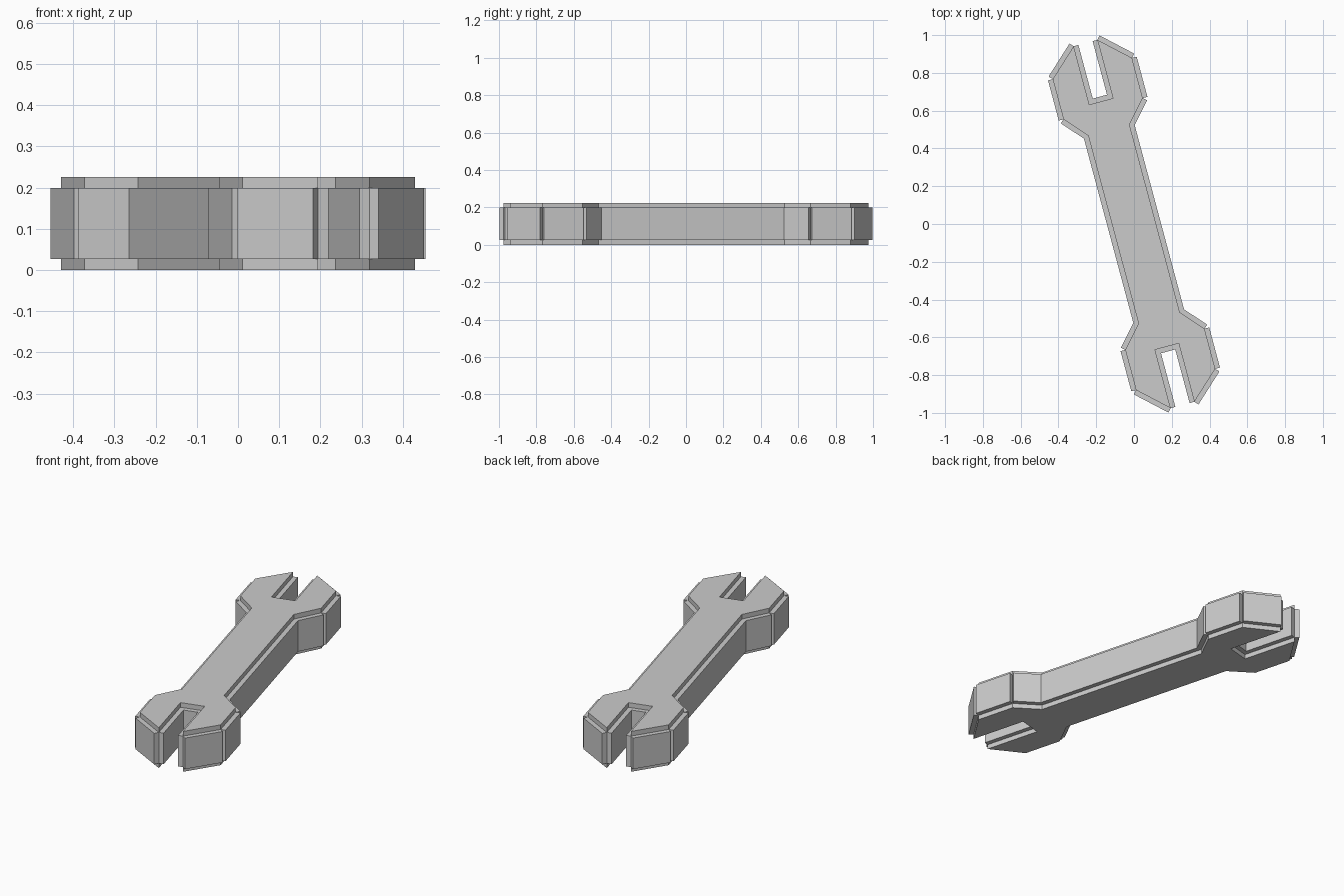
import bpy, bmesh
from math import radians
from mathutils import Matrix, Vector

if "Cube" in bpy.data.objects:
    bpy.data.objects.remove(bpy.data.objects["Cube"])

TILT = radians(15)
LEVELS = [0.0, 0.026, 0.199, 0.225]
PAD = 0.026

# Right half of one open jaw, mirrored to a head, then turned 180 degrees
half = [(0.113, 0.515), (0.217, 0.632), (0.217, 0.852), (0.065, 0.992), (0.065, 0.672)]
head = half + [(-x, y) for x, y in reversed(half)]
outline = head + [(-x, -y) for x, y in head]

bm = bmesh.new()
rings = [[bm.verts.new((x, y, z)) for x, y in outline] for z in LEVELS]
n = len(outline)

# Flat top and bottom
bm.faces.new(rings[-1])
bm.faces.new(list(reversed(rings[0])))

# Side walls in three bands
middle = []
for band in range(3):
    lo, hi = rings[band], rings[band + 1]
    for i in range(n):
        j = (i + 1) % n
        f = bm.faces.new((lo[i], lo[j], hi[j], hi[i]))
        if band == 1:
            middle.append(f)
bm.normal_update()

# Raised panel on every side wall, each pushed out on its own
normals = [f.normal.copy() for f in middle]
panels = bmesh.ops.extrude_discrete_faces(bm, faces=middle)["faces"]
for f, nrm in zip(panels, normals):
    bmesh.ops.translate(bm, verts=f.verts[:], vec=Vector(nrm) * PAD)

bmesh.ops.rotate(bm, verts=bm.verts[:], cent=(0, 0, 0), matrix=Matrix.Rotation(TILT, 3, 'Z'))
mesh = bpy.data.meshes.new("wrench")
bm.to_mesh(mesh)
bm.free()
wrench = bpy.data.objects.new("wrench", mesh)
bpy.context.collection.objects.link(wrench)
